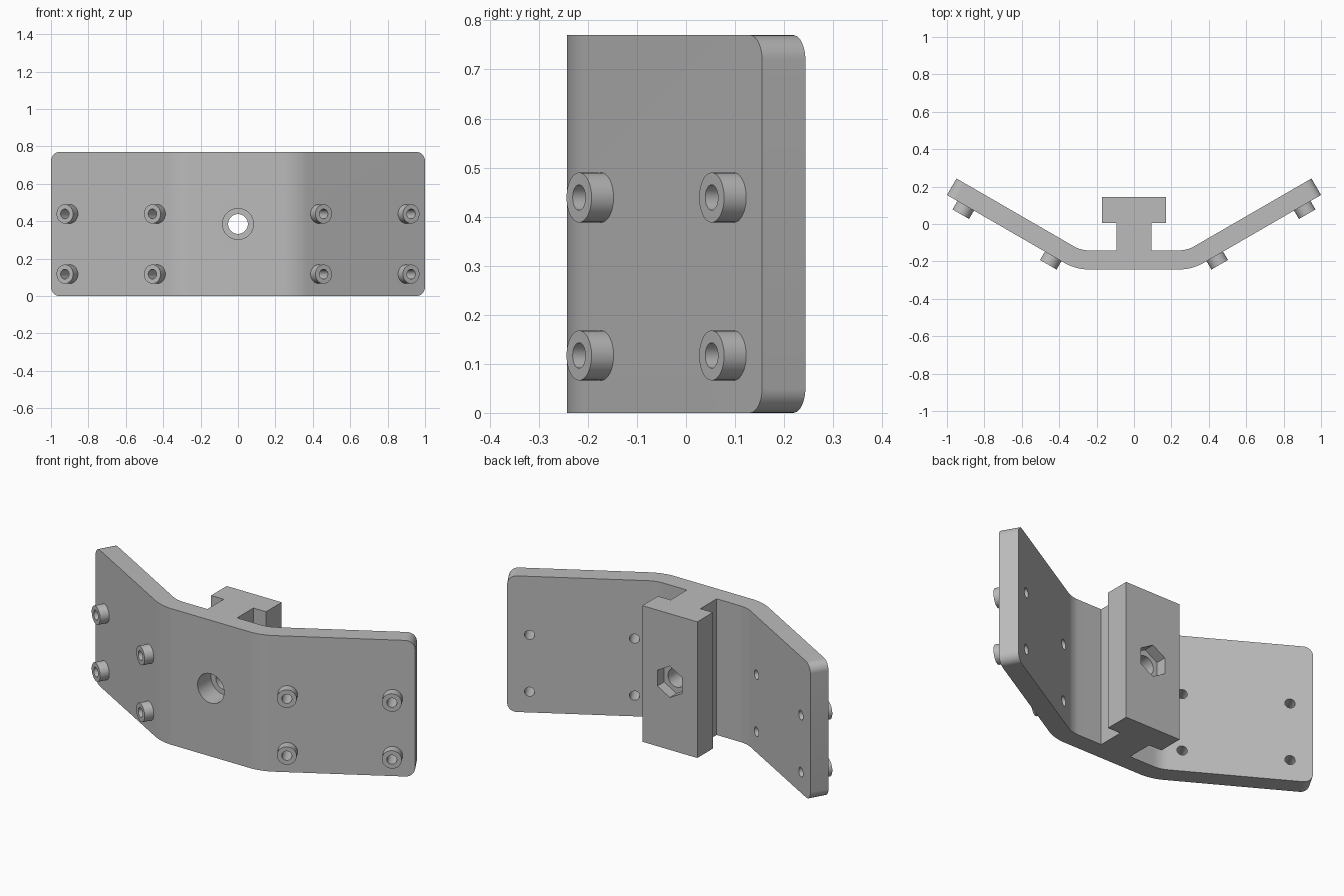
import bpy, bmesh, math
from mathutils import Vector, Matrix

cube = bpy.data.objects.get("Cube")
if cube:
    bpy.data.objects.remove(cube, do_unlink=True)

HEIGHT, THICK = 0.77, 0.102
FRONT, BACK = -0.243, -0.141
ANGLE = math.radians(30)
ALONG = Vector((math.cos(ANGLE), math.sin(ANGLE), 0))
NORMAL = Vector((math.sin(ANGLE), -math.cos(ANGLE), 0))
TIP = Vector((1, 0.155, 0))

grey = bpy.data.materials.new("mid_grey")
grey.use_nodes = True
grey.diffuse_color = (0.5, 0.5, 0.5, 1)
grey.node_tree.nodes["Principled BSDF"].inputs["Base Color"].default_value = grey.diffuse_color


def make(name, bm):
    bmesh.ops.recalc_face_normals(bm, faces=bm.faces)
    mesh = bpy.data.meshes.new(name)
    bm.to_mesh(mesh)
    bm.free()
    mesh.materials.append(grey)
    ob = bpy.data.objects.new(name, mesh)
    bpy.context.collection.objects.link(ob)
    return ob


def activate(ob):
    bpy.ops.object.select_all(action='DESELECT')
    ob.select_set(True)
    bpy.context.view_layer.objects.active = ob


def aim(axis):
    return Vector(axis).to_track_quat('Z', 'Y').to_matrix().to_4x4()


def rod(bm, start, end, radius, sides=40, spin=0.0):
    """Closed cylinder between two points, used for cutting."""
    start, end = Vector(start), Vector(end)
    axis = end - start
    place = Matrix.Translation((start + end) / 2) @ aim(axis) @ Matrix.Rotation(spin, 4, 'Z')
    bmesh.ops.create_cone(bm, cap_ends=True, segments=sides, radius1=radius,
                          radius2=radius, depth=axis.length, matrix=place)


def bend(radius, steps=10):
    """Arc of the right-hand bend, about the shared bend centre."""
    cx, cy = 0.241, FRONT + 0.262
    return [Vector((cx + radius * math.sin(ANGLE * i / steps),
                    cy - radius * math.cos(ANGLE * i / steps), 0)) for i in range(steps + 1)]


# Bent plate with the T-shaped rail, as one mirrored profile
half = bend(0.262) + [TIP, TIP - NORMAL * THICK] + bend(0.262 - THICK)[::-1]
half += [Vector(p) for p in ((0.093, BACK, 0), (0.093, 0.005, 0),
                             (0.172, 0.005, 0), (0.172, 0.145, 0))]
outline = half + [Vector((-p.x, p.y, 0)) for p in reversed(half)]
bm = bmesh.new()
face = bm.faces.new([bm.verts.new(p) for p in outline])
top = bmesh.ops.extrude_face_region(bm, geom=[face])["geom"]
bmesh.ops.translate(bm, vec=(0, 0, HEIGHT),
                    verts=[g for g in top if isinstance(g, bmesh.types.BMVert)])
# Rounded corners at the two plate ends
corners = [e for e in bm.edges
           if all(abs(v.co.x) > 0.9 for v in e.verts)
           and abs(e.verts[0].co.z - e.verts[1].co.z) < 0.01]
bmesh.ops.bevel(bm, geom=corners, offset=0.05, segments=10, profile=0.5, affect='EDGES')
bracket = make("bent_bracket", bm)

# Boss centres on the outer face of the right arm
distances = [(TIP.x - x) / ALONG.x for x in (0.432, 0.900)]
centres = [TIP - ALONG * d + Vector((0, 0, z)) for d in distances for z in (0.117, 0.439)]
mounts = []
for c in centres:
    for s in (1, -1):
        mounts.append((Vector((s * c.x, c.y, c.z)), Vector((s * NORMAL.x, NORMAL.y, 0))))

# Cutters: screw holes, centre bore, counterbore and nut pocket
mid = HEIGHT / 2
cutters = []
bm = bmesh.new()
for c, n in mounts:
    rod(bm, c + n * 0.05, c - n * (THICK + 0.05), 0.026, 32)
cutters.append(make("screw_hole_cutter", bm))
for name, y0, y1, radius, sides in (("centre_bore_cutter", -0.4, 0.3, 0.053, 48),
                                    ("counterbore_cutter", -0.4, -0.123, 0.083, 48),
                                    ("nut_pocket_cutter", 0.085, 0.3, 0.089, 6)):
    bm = bmesh.new()
    rod(bm, (0, y0, mid), (0, y1, mid), radius, sides)
    if sides == 6:
        # Stand the hexagon on a corner
        peak = max(v.co.z for v in bm.verts) - mid
        if peak < radius * 0.95:
            bmesh.ops.rotate(bm, verts=bm.verts, cent=(0, 0, mid),
                             matrix=Matrix.Rotation(math.radians(30), 3, 'Y'))
    cutters.append(make(name, bm))

activate(bracket)
for cutter in cutters:
    mod = bracket.modifiers.new(cutter.name, 'BOOLEAN')
    mod.operation, mod.solver, mod.object = 'DIFFERENCE', 'EXACT', cutter
    cutter.hide_render = True
    bpy.ops.object.modifier_apply(modifier=mod.name)
for cutter in cutters:
    bpy.data.objects.remove(cutter, do_unlink=True)
activate(bracket)
bpy.ops.object.shade_smooth_by_angle(angle=math.radians(25))

# Hollow screw bosses on the front of both arms
for i, (c, n) in enumerate(mounts):
    bm = bmesh.new()
    path = [bm.verts.new(p) for p in ((0.051, 0, 0), (0.051, 0, 0.052),
                                      (0.026, 0, 0.052), (0.026, 0, 0))]
    edges = [bm.edges.new(pair) for pair in zip(path, path[1:])]
    bmesh.ops.spin(bm, geom=path + edges, cent=(0, 0, 0), axis=(0, 0, 1),
                   angle=math.tau, steps=32, use_merge=True)
    bmesh.ops.remove_doubles(bm, verts=bm.verts, dist=0.0001)
    bm.transform(Matrix.Translation(c) @ aim(n))
    boss = make(f"screw_boss_{i + 1}", bm)
    activate(boss)
    bpy.ops.object.shade_smooth_by_angle(angle=math.radians(30))
